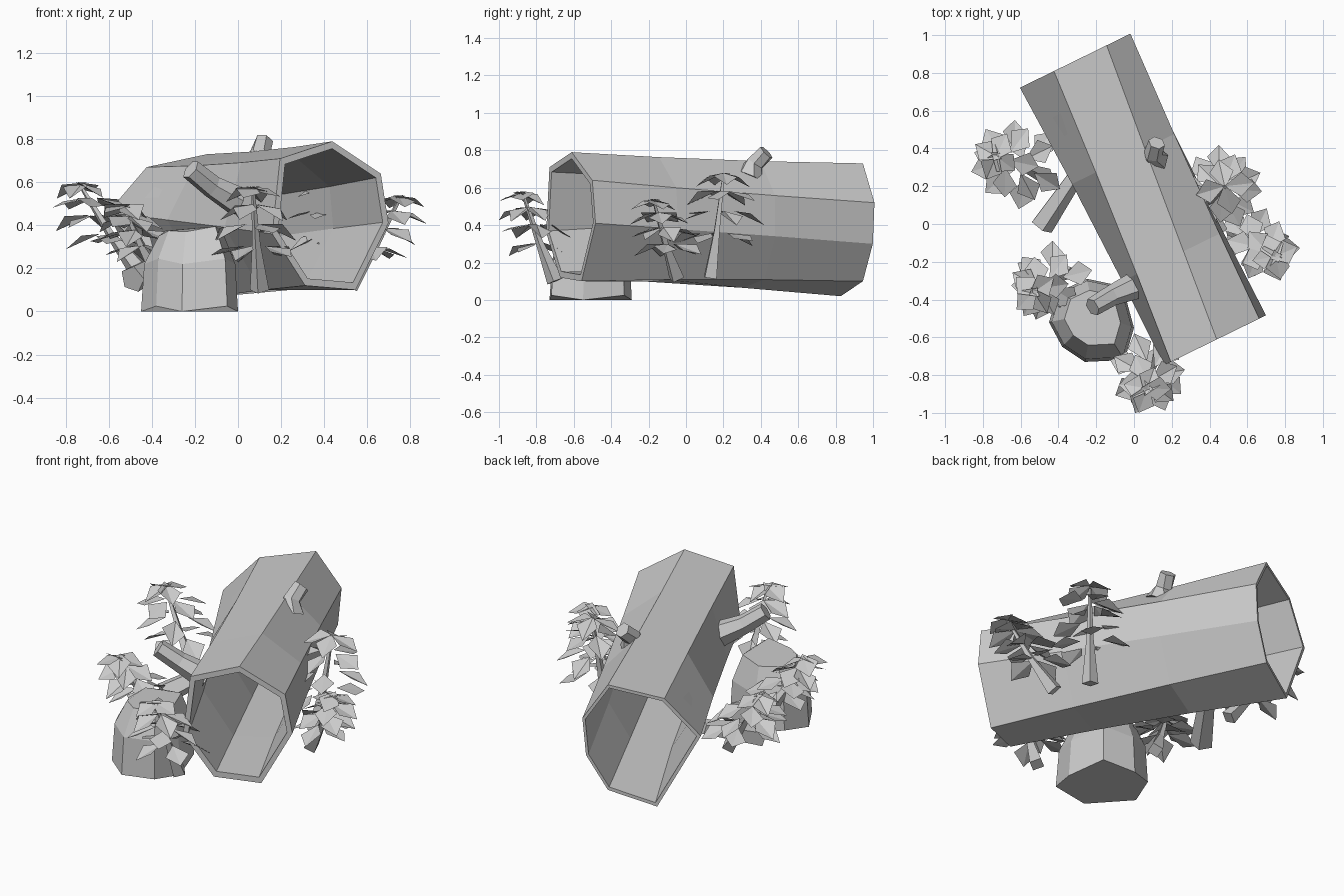
import bpy, math, random
from mathutils import Vector

if "Cube" in bpy.data.objects:
    bpy.data.objects.remove(bpy.data.objects["Cube"])

random.seed(4)


def make(name, verts, faces):
    me = bpy.data.meshes.new(name)
    me.from_pydata([tuple(v) for v in verts], [], faces)
    me.validate()
    ob = bpy.data.objects.new(name, me)
    bpy.context.collection.objects.link(ob)
    return ob


def bridge(a, b, n):
    """Quads between two rings that start at vertex index a and b."""
    return [(a + i, a + (i + 1) % n, b + (i + 1) % n, b + i) for i in range(n)]


# Hollow seven-sided log: (across, height) profiles at both ends
front = [(-.25, .71), (.02, .79), (.27, .64), (.31, .41), (.14, .10), (-.12, .12), (-.29, .36)]
back = [(-.16, .67), (.15, .73), (.29, .52), (.27, .30), (.15, .10), (-.12, .02), (-.36, .46)]
c0, c1 = Vector((.42, -.62, 0)), Vector((-.28, .88, 0))
across = Vector((.9, .44, 0))


def log_ring(t, scale):
    pts = [Vector(f).lerp(Vector(b), t) for f, b in zip(front, back)]
    mid = sum(pts, Vector((0, 0))) / len(pts)
    scale *= 1 - .12 * t * (1 - t)
    out = []
    for p in pts:
        q = mid + (p - mid) * scale
        out.append(c0.lerp(c1, t) + across * q.x + Vector((0, 0, q.y)))
    return out


steps = [(0, 1), (.3, 1), (.65, 1), (1, 1), (1, .94), (.65, .88), (.3, .88), (0, .9)]
verts = [v for t, s in steps for v in log_ring(t, s)]
faces = []
for k in range(len(steps)):
    faces += bridge(7 * k, 7 * ((k + 1) % len(steps)), 7)
make("hollow_log", verts, faces)


# Tapered prism between points, used for branch stubs and stems
def tube(name, path, radii, n):
    vs, fs = [], []
    for k, p in enumerate(path):
        p = Vector(p)
        d = Vector(path[min(k + 1, len(path) - 1)]) - Vector(path[max(k - 1, 0)])
        q = d.to_track_quat('Z', 'Y')
        for i in range(n):
            a = 2 * math.pi * i / n
            vs.append(p + q @ Vector((radii[k] * math.cos(a), radii[k] * math.sin(a), 0)))
        if k:
            fs += bridge(n * (k - 1), n * k, n)
    fs += [tuple(range(n))[::-1], tuple(range(len(vs) - n, len(vs)))]
    return make(name, vs, fs)


tube("top_branch_stub", [(.11, .34, .66), (.10, .37, .73), (.12, .43, .79)], [.075, .05, .045], 6)
tube("left_branch_stub", [(-.30, .27, .26), (-.49, -.01, .15)], [.045, .065], 5)
tube("front_branch_stub", [(.02, -.32, .50), (-.12, -.38, .58), (-.22, -.44, .66)], [.075, .055, .05], 6)

# Faceted rock beside the log, sloping down to the front
base = [(-.45, -.52), (-.38, -.65), (-.26, -.73), (-.05, -.72), (.0, -.55), (-.06, -.33), (-.25, -.29), (-.40, -.36)]
rc = Vector((-.21, -.47))
rock = []
for z, s in [(.01, 1), (.23, .94), (.36, .66)]:
    for i, p in enumerate(base):
        q = rc + (Vector(p) - rc) * s
        rock.append((q.x, q.y, z + (.015 if i % 2 else -.01) + (.02 if z > .3 and p[0] > -.3 else 0)))
rf = [f for k in range(2) for f in bridge(8 * k, 8 * k + 8, 8)]
make("rock", rock, rf + [tuple(range(8))[::-1], tuple(range(16, 24))])


# Plants: leaning stem with tiers of broad diamond leaves
def plant(name, foot, top, reach):
    foot, top = Vector(foot), Vector(top)
    mid = foot.lerp(top, .5) + Vector((0, 0, -.02))
    tube(name + "_stem", [foot, mid, top], [.045, .02, .008], 4)
    vs, fs = [], []
    turn = random.uniform(0, 6)
    for t, r, n in [(.4, 1.1, 5), (.62, 1.1, 5), (.82, .95, 5), (1, .7, 4)]:
        c = foot.lerp(top, t)
        turn += .7
        for i in range(n):
            a = turn + 2 * math.pi * i / n + random.uniform(-.2, .2)
            d = Vector((math.cos(a), math.sin(a), 0))
            side = Vector((-d.y, d.x, 0)) * .064
            R = reach * r * random.uniform(.9, 1.08)
            roll = random.uniform(-.02, .02)
            k = len(vs)
            vs += [c + d * (R - .16) + Vector((0, 0, .02)),
                   c + d * (R - .06) + side + Vector((0, 0, roll)),
                   c + d * R - Vector((0, 0, random.uniform(.02, .06))),
                   c + d * (R - .075) - side - Vector((0, 0, roll))]
            fs += [(k, k + 3, k + 2), (k, k + 2, k + 1)]
    make(name + "_leaves", vs, fs)


plant("left_plant", (-.46, .25, .18), (-.73, .36, .58), .20)
plant("rock_plant", (-.36, -.25, .16), (-.53, -.36, .48), .18)
plant("front_plant", (.10, -.70, .10), (.07, -.87, .56), .185)
plant("right_plant_tall", (.42, .13, .12), (.48, .20, .66), .21)
plant("right_plant_short", (.52, -.05, .12), (.75, -.17, .52), .17)
